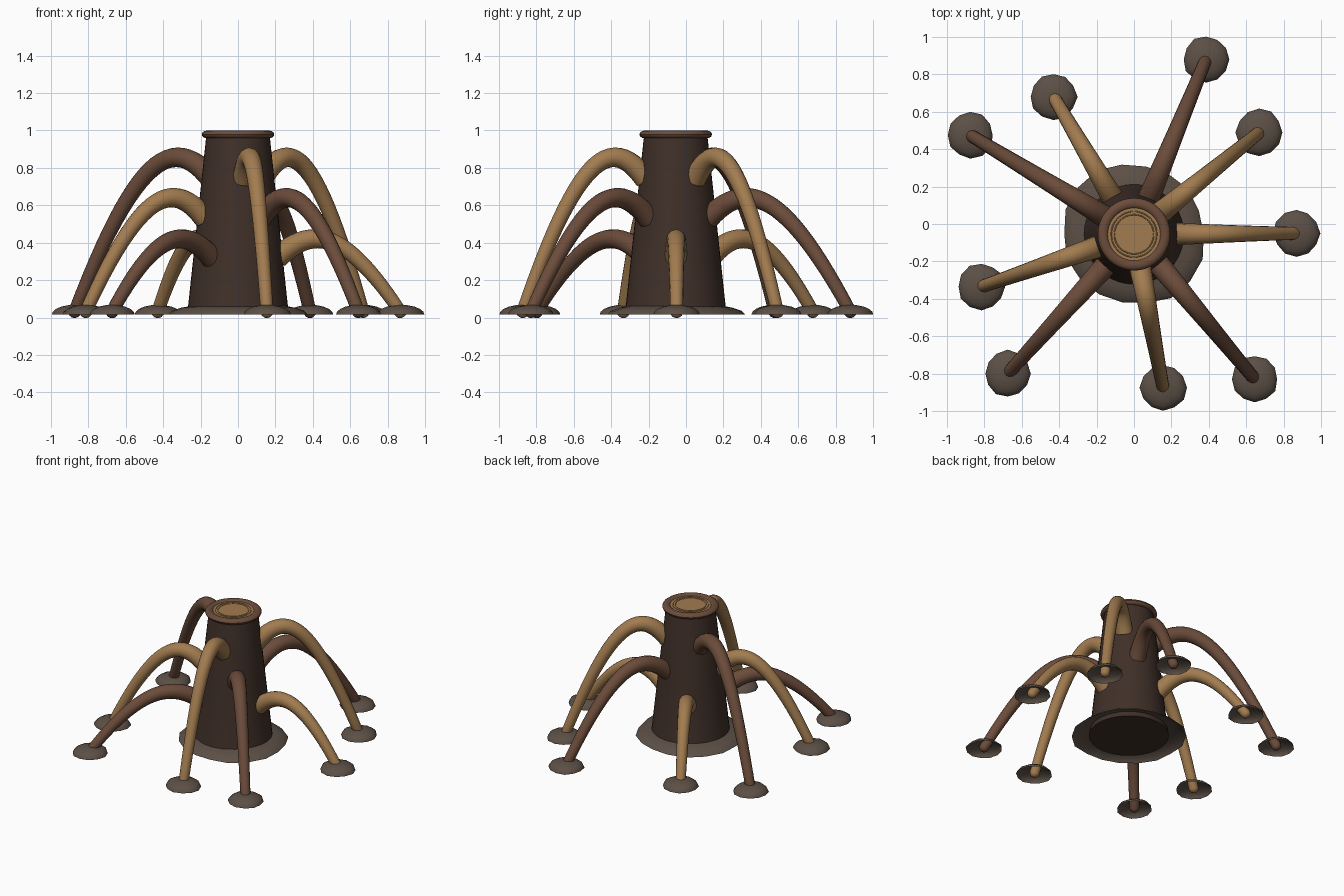
import bpy, bmesh, math, random
from mathutils import Vector

if "Cube" in bpy.data.objects:
    bpy.data.objects.remove(bpy.data.objects["Cube"])

random.seed(4)
CY = -0.055  # trunk axis y


def mat(name, col):
    m = bpy.data.materials.new(name)
    m.diffuse_color = (*col, 1)
    m.use_nodes = True
    m.node_tree.nodes["Principled BSDF"].inputs["Base Color"].default_value = m.diffuse_color
    return m


BARK = mat("dark_bark", (0.05, 0.029, 0.021))
BROWN = mat("brown_root", (0.147, 0.072, 0.043))
TAN = mat("tan_wood", (0.36, 0.2, 0.08))
SOIL = mat("soil", (0.107, 0.08, 0.062))


def finish(bm, name, m, angle=40):
    me = bpy.data.meshes.new(name)
    bmesh.ops.recalc_face_normals(bm, faces=bm.faces)
    bm.to_mesh(me)
    bm.free()
    ob = bpy.data.objects.new(name, me)
    bpy.context.collection.objects.link(ob)
    me.materials.append(m)
    bpy.ops.object.select_all(action='DESELECT')
    ob.select_set(True)
    bpy.context.view_layer.objects.active = ob
    bpy.ops.object.shade_smooth_by_angle(angle=math.radians(angle))
    return ob


def skin(bm, rings, caps=(True, True), loop=False):
    """Bridge a list of equal vertex-position rings."""
    vs = [[bm.verts.new(p) for p in r] for r in rings]
    n = len(vs[0])
    pairs = list(zip(vs, vs[1:])) + ([(vs[-1], vs[0])] if loop else [])
    for a, b in pairs:
        for i in range(n):
            j = (i + 1) % n
            bm.faces.new((a[i], a[j], b[j], b[i]))
    if caps[0]:
        bm.faces.new(vs[0][::-1])
    if caps[1]:
        bm.faces.new(vs[-1])


def lathe(name, profile, m, sides=40, caps=(True, True), loop=False):
    bm = bmesh.new()
    ang = [2 * math.pi * i / sides for i in range(sides)]
    skin(bm, [[(r * math.cos(a), CY + r * math.sin(a), z) for a in ang]
              for r, z in profile], caps, loop)
    return finish(bm, name, m)


def torus_profile(R, r, z, n=10):
    return [(R + r * math.cos(2 * math.pi * k / n), z + r * math.sin(2 * math.pi * k / n))
            for k in range(n)]


def dirt(name, x, y, R, h, sides=14):
    """Open-bottomed, slightly irregular flattened dome."""
    bm = bmesh.new()
    jit = [random.uniform(0.95, 1.03) for _ in range(sides)]
    rings = []
    for k in range(5):
        t = k / 5 * math.pi / 2
        rings.append([(x + R * j * math.cos(t) * math.cos(2 * math.pi * i / sides),
                       y + R * j * math.cos(t) * math.sin(2 * math.pi * i / sides),
                       0.015 + h * math.sin(t)) for i, j in enumerate(jit)])
    skin(bm, rings, (False, False))
    top = bm.verts.new((x, y, 0.015 + h))
    bm.verts.ensure_lookup_table()
    last = [bm.verts[4 * sides + i] for i in range(sides)]
    for i in range(sides):
        bm.faces.new((last[i], last[(i + 1) % sides], top))
    finish(bm, name, SOIL)


def bez(p, t):
    s = 1 - t
    return s**3 * p[0] + 3 * s * s * t * p[1] + 3 * s * t * t * p[2] + t**3 * p[3]


def root(name, tip, zs, m, sides=16, steps=24):
    """Tapered arching tube from the trunk down to the tip."""
    d = Vector((tip[0], tip[1] - CY, 0))
    reach = d.length
    d.normalize()
    side = Vector((-d.y, d.x, 0))
    r0 = 0.275 - 0.11 * zs[0] - 0.03
    P = [Vector((r0 + (reach - r0) * f, z)) for f, z in zip((0, 0.29, 0.56, 1), zs)]
    pts = [bez(P, k / steps) for k in range(steps + 1)]
    rings = []

    def ring(c, tan, r):
        nrm = Vector((-tan.y, tan.x))
        out = []
        for i in range(sides):
            a = 2 * math.pi * i / sides
            q = c + nrm * (r * math.cos(a))
            out.append(Vector((0, CY, q.y)) + d * q.x + side * (r * math.sin(a)))
        rings.append(out)

    for k, c in enumerate(pts):
        tan = (pts[min(k + 1, steps)] - pts[max(k - 1, 0)]).normalized()
        ring(c, tan, 0.06 - 0.026 * k / steps)
    for a in (0.5, 1.0, 1.35):  # rounded tip
        ring(pts[-1] + tan * 0.03 * math.sin(a), tan, 0.034 * math.cos(a))
    bm = bmesh.new()
    skin(bm, rings)
    finish(bm, name, m)


# trunk, rim and cut face with growth rings
lathe("trunk", [(0.274, 0.02), (0.268, 0.05), (0.22, 0.5), (0.172, 0.95), (0.168, 0.975)], BARK)
lathe("top_rim", [(0.165 + 0.029 * math.cos(2 * math.pi * k / 12),
                   0.979 + 0.021 * math.sin(2 * math.pi * k / 12)) for k in range(12)],
      BROWN, caps=(False, False), loop=True)
lathe("cut_face", [(0.155, 0.965), (0.155, 0.99)], TAN)
for i, R in enumerate((0.105, 0.122)):
    lathe(f"growth_ring_{i + 1}", torus_profile(R, 0.003, 0.99, 6), TAN,
          caps=(False, False), loop=True)

# soil mound under the trunk
dirt("base_mound", 0, CY, 0.385, 0.065, 18)

# arching roots, each with a small soil foot; heights cycle low, high, mid
LEVELS = [(0.32, 0.5, 0.46, 0.028), (0.74, 1.0, 0.85, 0.028), (0.53, 0.76, 0.65, 0.028)]
TIPS = [(0.87, -0.05, TAN), (0.67, 0.49, TAN), (0.385, 0.88, BROWN),
        (-0.43, 0.68, TAN), (-0.875, 0.475, BROWN), (-0.815, -0.335, TAN),
        (-0.675, -0.80, BROWN), (0.155, -0.875, TAN), (0.645, -0.83, BROWN)]
for i, (x, y, m) in enumerate(TIPS):
    root(f"root_{i + 1}", (x, y), LEVELS[i % 3], m)
    dirt(f"soil_foot_{i + 1}", x, y, 0.125, 0.053, 12)
